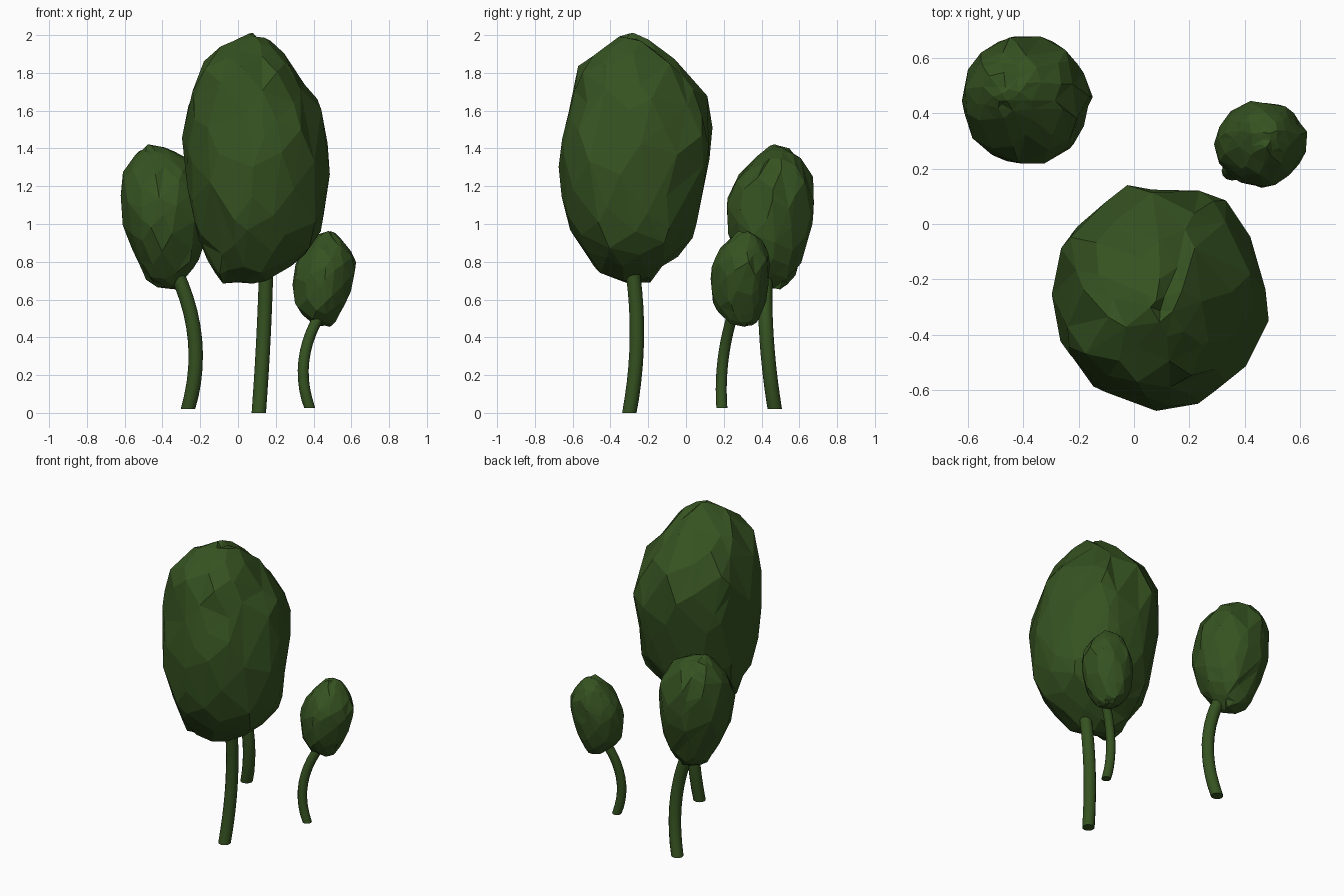
import bpy, bmesh, math, random
from mathutils import Vector

cube = bpy.data.objects.get("Cube")
if cube:
    bpy.data.objects.remove(cube, do_unlink=True)

green = bpy.data.materials.new("leaf_green")
colour = (0.036, 0.085, 0.015, 1)
green.diffuse_color = colour
green.use_nodes = True
bsdf = next(n for n in green.node_tree.nodes if n.type == 'BSDF_PRINCIPLED')
bsdf.inputs["Base Color"].default_value = colour


def finish(name, bm):
    bmesh.ops.recalc_face_normals(bm, faces=bm.faces)
    mesh = bpy.data.meshes.new(name)
    bm.to_mesh(mesh)
    bm.free()
    mesh.materials.append(green)
    bpy.context.collection.objects.link(bpy.data.objects.new(name, mesh))


def crown(name, profile, seed, count=130):
    """Faceted crown: scattered points, hulled, then wrapped on a lopsided profile.

    Profile rows from bottom to top: height, then x and y extents."""
    rng = random.Random(seed)
    bm = bmesh.new()
    golden = math.pi * (3 - math.sqrt(5))
    for i in range(count):
        t = (2 * i + 1) / count - 1
        z = 0.6 * t + 0.4 * math.sin(t * math.pi / 2)
        a = i * golden + rng.uniform(-0.25, 0.25)
        z = max(-0.995, min(0.995, z + rng.uniform(-0.03, 0.03)))
        r = math.sqrt(1 - z * z)
        bm.verts.new((r * math.cos(a), r * math.sin(a), z))
    bmesh.ops.convex_hull(bm, input=bm.verts)

    # each row becomes a centre and half widths, closed by a point at both ends
    rows = [(Vector(((x0 + x1) / 2, (y0 + y1) / 2, z)), (x1 - x0) / 2, (y1 - y0) / 2)
            for z, x0, x1, y0, y1 in profile]
    rows = [(rows[0][0], 0, 0)] + rows + [(rows[-1][0], 0, 0)]
    middle = (rows[0][0] + rows[-1][0]) / 2
    for v in bm.verts:
        u = (1 - math.acos(v.co.z) / math.pi) * (len(rows) - 1)
        k = min(int(u), len(rows) - 2)
        (c0, rx0, ry0), (c1, rx1, ry1) = rows[k], rows[k + 1]
        f = u - k
        a = math.atan2(v.co.y, v.co.x)
        spot = c0.lerp(c1, f)
        spot.x += (rx0 + (rx1 - rx0) * f) * math.cos(a)
        spot.y += (ry0 + (ry1 - ry0) * f) * math.sin(a)
        v.co = middle + (spot - middle) * (1 + rng.uniform(-0.035, 0.02))
    finish(name, bm)


def trunk(name, points, radius, sides=12, steps=10):
    """Round stem swept along a smooth bend through three points."""
    p0, p1, p2 = map(Vector, points)
    m = (p1.z - p0.z) / (p2.z - p0.z)

    def bend(t):
        return (p0 * ((t - m) * (t - 1) / m) + p1 * (t * (t - 1) / (m * (m - 1)))
                + p2 * (t * (t - m) / (1 - m)))

    bm = bmesh.new()
    rings = []
    for i in range(steps + 1):
        t = i / steps
        turn = Vector((0, 0, 1)).rotation_difference(bend(t + 0.01) - bend(t - 0.01))
        if i == 0:
            turn.identity()
        ring = []
        for s in range(sides):
            a = 2 * math.pi * s / sides
            offset = Vector((radius * math.cos(a), radius * math.sin(a), 0))
            ring.append(bm.verts.new(bend(t) + turn @ offset))
        rings.append(ring)
    for lower, upper in zip(rings, rings[1:]):
        for s in range(sides):
            n = (s + 1) % sides
            bm.faces.new((lower[s], lower[n], upper[n], upper[s])).smooth = True
    for ring in (rings[0], rings[-1]):
        cap = bm.faces.new(ring)
        for edge in cap.edges:
            edge.smooth = False
    finish(name, bm)


# large tree at the front
crown("large_crown", [
    (.69, -.11, .17, -.37, -.19),
    (.77, -.16, .29, -.5, -.11),
    (.9, -.21, .42, -.58, .03),
    (1.02, -.26, .46, -.64, .06),
    (1.3, -.29, .49, -.68, .13),
    (1.47, -.29, .47, -.67, .17),
    (1.66, -.29, .43, -.61, .12),
    (1.82, -.22, .31, -.59, .01),
    (1.93, -.1, .22, -.47, -.12),
    (2, .02, .14, -.36, -.24)], 4)
trunk("large_trunk", [(.11, -.3, 0), (.135, -.26, .4), (.15, -.29, .8)], .038)

# medium tree at the back right
crown("medium_crown", [
    (.66, -.42, -.3, .41, .52),
    (.71, -.49, -.27, .36, .57),
    (.8, -.53, -.21, .28, .62),
    (.97, -.61, -.16, .21, .67),
    (1.1, -.63, -.15, .21, .68),
    (1.24, -.62, -.17, .26, .68),
    (1.34, -.58, -.26, .36, .62),
    (1.39, -.53, -.35, .41, .56),
    (1.42, -.48, -.42, .45, .5)], 11)
trunk("medium_trunk", [(-.265, .47, .02), (-.225, .43, .35), (-.33, .42, .75)], .038)

# small tree at the back left
crown("small_crown", [
    (.46, .41, .5, .25, .36),
    (.5, .35, .53, .19, .39),
    (.58, .3, .58, .14, .42),
    (.7, .29, .61, .13, .44),
    (.79, .3, .63, .14, .45),
    (.87, .35, .59, .18, .43),
    (.92, .39, .55, .23, .4),
    (.96, .45, .51, .28, .34)], 23)
trunk("small_trunk", [(.38, .19, .025), (.345, .19, .22), (.44, .25, .53)], .029)
